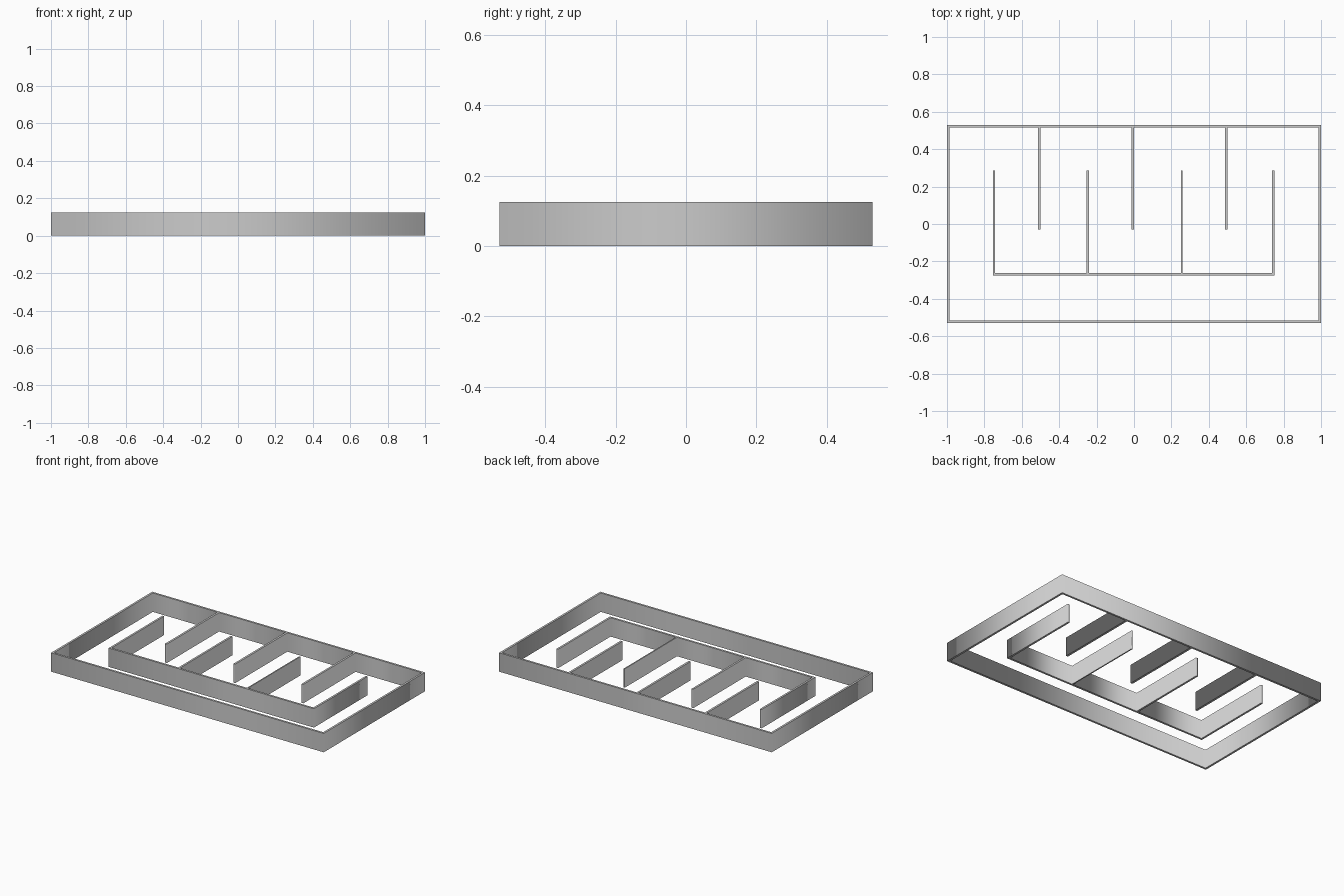
import bpy

if "Cube" in bpy.data.objects:
    bpy.data.objects.remove(bpy.data.objects["Cube"])

H = 0.125    # wall height
T = 0.0135   # wall thickness
X, Y = 1.0, 0.53

grey = bpy.data.materials.new("light grey")
grey.diffuse_color = (0.6, 0.6, 0.6, 1)
grey.use_nodes = True
grey.node_tree.nodes["Principled BSDF"].inputs["Base Color"].default_value = grey.diffuse_color


def prism(name, outline, holes=()):
    """Extrude a closed plan outline, with optional holes, up to the wall height."""
    curve = bpy.data.curves.new(name, 'CURVE')
    curve.dimensions = '2D'
    curve.fill_mode = 'BOTH'
    curve.extrude = H / 2
    for loop in (outline, *holes):
        spline = curve.splines.new('POLY')
        spline.points.add(len(loop) - 1)
        for point, (x, y) in zip(spline.points, loop):
            point.co = (x, y, 0, 1)
        spline.use_cyclic_u = True
    obj = bpy.data.objects.new(name, curve)
    obj.location.z = H / 2
    bpy.context.collection.objects.link(obj)
    bpy.context.view_layer.objects.active = obj
    obj.select_set(True)
    bpy.ops.object.convert(target='MESH')
    obj.select_set(False)
    obj.data.materials.clear()
    obj.data.materials.append(grey)


# outer wall with baffles hanging from the back side
inner = [(-X + T, -Y + T), (X - T, -Y + T), (X - T, Y - T)]
for x in (0.5, 0.0, -0.5):
    inner += [(x, Y - T), (x, -0.03), (x - T, -0.03), (x - T, Y - T)]
inner.append((-X + T, Y - T))
prism("outer_wall", [(-X, -Y), (X, -Y), (X, Y), (-X, Y)], [inner])

# freestanding comb: front rail with fingers reaching back
rail, tip = -0.276, 0.285
fingers = [(0.737, 0.75), (0.25, 0.258), (-0.254, -0.241), (-0.755, -0.742)]
comb = [(-0.755, rail), (0.75, rail)]
for left, right in fingers:
    comb += [(right, rail + T), (right, tip), (left, tip), (left, rail + T)]
# the end fingers sit flush with the rail ends
comb = [p for i, p in enumerate(comb) if i not in (2, len(comb) - 1)]
prism("inner_comb", comb)
